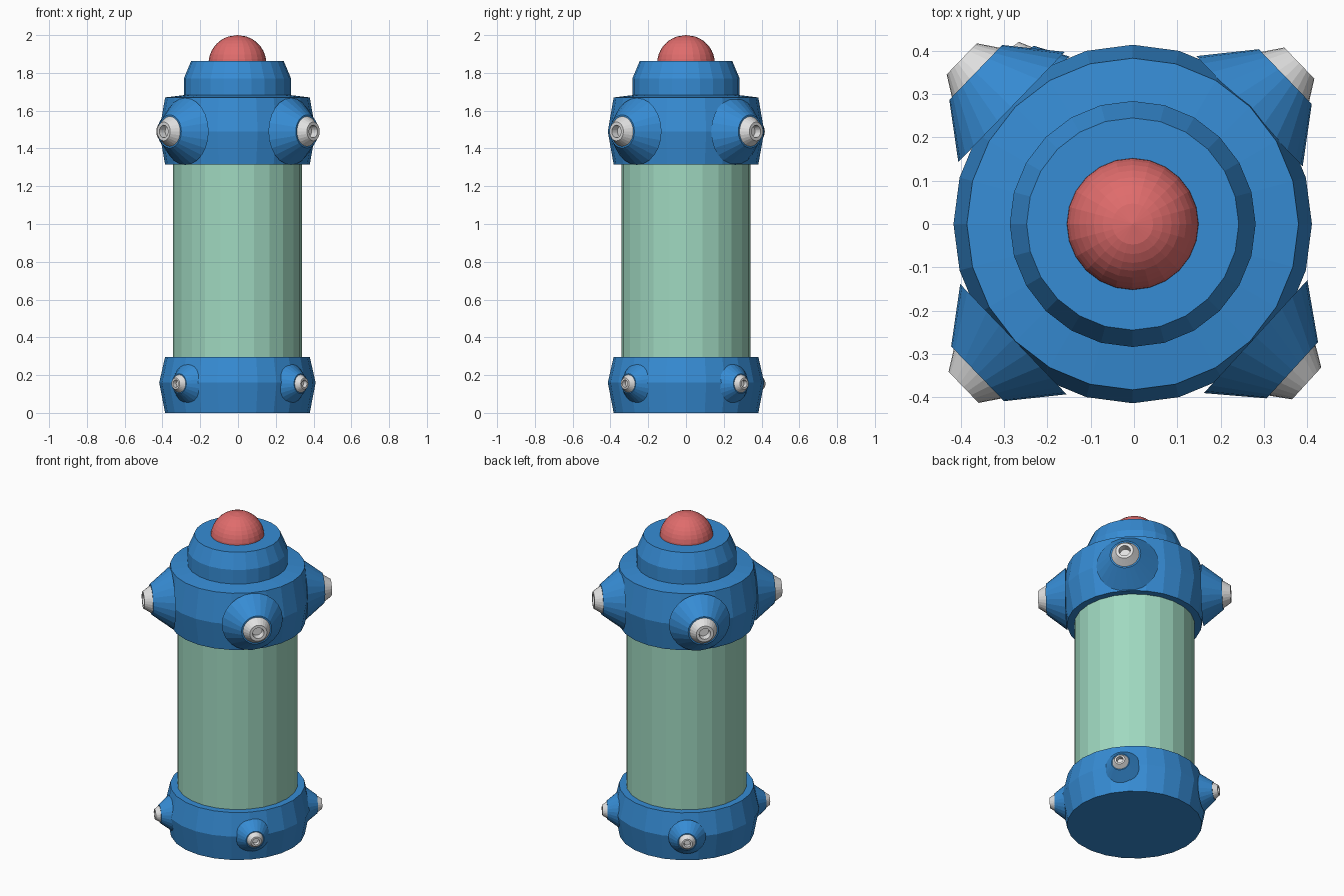
import bpy, bmesh, math
from mathutils import Matrix

if "Cube" in bpy.data.objects:
    bpy.data.objects.remove(bpy.data.objects["Cube"])

SEG = 24


def material(name, rgb):
    m = bpy.data.materials.new(name)
    m.diffuse_color = (*rgb, 1)
    m.use_nodes = True
    m.node_tree.nodes["Principled BSDF"].inputs["Base Color"].default_value = m.diffuse_color
    return m


blue = material("blue paint", (0.037, 0.262, 0.66))
green = material("pale green", (0.35, 0.69, 0.53))
red = material("soft red", (0.74, 0.15, 0.15))
white = material("light grey", (0.75, 0.75, 0.75))


def lathe(name, profile, mat, matrix=Matrix()):
    """Spin (radius, height) points around z; radius 0 makes a pole."""
    bm = bmesh.new()
    rings = []
    for r, z in profile:
        if r == 0:
            rings.append([bm.verts.new((0, 0, z))])
        else:
            rings.append([bm.verts.new((r * math.cos(2 * math.pi * i / SEG),
                                        r * math.sin(2 * math.pi * i / SEG), z))
                          for i in range(SEG)])
    for a, b in zip(rings, rings[1:]):
        for i in range(SEG):
            j = (i + 1) % SEG
            if len(a) == 1:
                bm.faces.new((a[0], b[j], b[i]))
            elif len(b) == 1:
                bm.faces.new((a[i], a[j], b[0]))
            else:
                bm.faces.new((a[i], a[j], b[j], b[i]))
    bmesh.ops.recalc_face_normals(bm, faces=bm.faces)
    me = bpy.data.meshes.new(name)
    bm.to_mesh(me)
    bm.free()
    me.materials.append(mat)
    ob = bpy.data.objects.new(name, me)
    ob.matrix_world = matrix
    bpy.context.collection.objects.link(ob)
    return ob


CENTRE = Matrix.Translation((-0.003, 0, 0))

# main column parts
lathe("base_collar", [(0, 0), (0.383, 0), (0.414, 0.16), (0.383, 0.297), (0.33, 0.297)], blue, CENTRE)
lathe("barrel", [(0.342, 0.28), (0.342, 1.33)], green, CENTRE)
lathe("upper_collar", [(0.33, 1.315), (0.383, 1.315), (0.414, 1.49), (0.383, 1.67),
                       (0.284, 1.682), (0.284, 1.77), (0.245, 1.863), (0, 1.863)], blue, CENTRE)

# red dome on top
dome = [(0.153 * math.cos(a), 1.85 + 0.15 * math.sin(a))
        for a in (math.radians(9 * k) for k in range(10))]
dome[-1] = (0, 2.0)
lathe("dome", dome, red, CENTRE)


def nozzle(name, angle, tip, z, s):
    """Blue cone with a hollow grey tip pointing outwards."""
    m = (Matrix.Translation((-0.003, 0, z)) @ Matrix.Rotation(math.radians(angle), 4, 'Z')
         @ Matrix.Rotation(math.pi / 2, 4, 'Y') @ Matrix.Translation((0, 0, tip)))
    lathe(name + "_cone", [(0, -0.16 * s), (0.177 * s, -0.16 * s), (0.088 * s, -0.045 * s),
                           (0, -0.045 * s)], blue, m)
    lathe(name + "_tip", [(0.08 * s, -0.046 * s), (0.05 * s, 0), (0.033 * s, 0),
                          (0.03 * s, -0.04 * s), (0, -0.04 * s)], white, m)


# big nozzles around the upper collar
for n, (a, d) in enumerate([(44, 0.535), (136, 0.549), (224, 0.543), (317.5, 0.545)]):
    nozzle(f"upper_nozzle_{n + 1}", a, d, 1.49, 1.0)

# small nozzles around the base collar
for n, (a, d) in enumerate([(40, 0.48), (125.5, 0.495), (227, 0.48), (317.7, 0.48)]):
    nozzle(f"lower_nozzle_{n + 1}", a, d, 0.155, 0.6)
